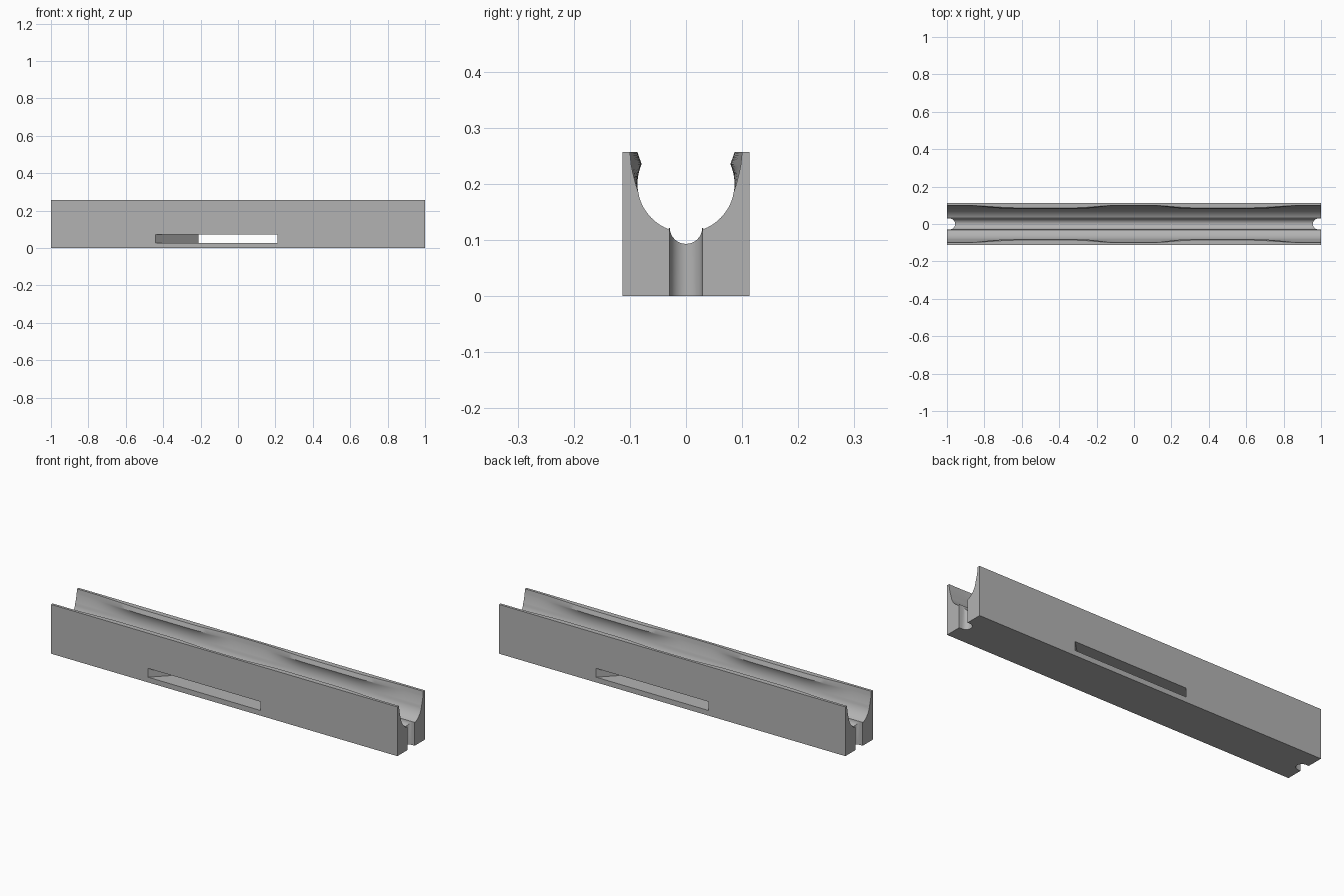
import bpy, bmesh, math

L, HW, H = 1.0, 0.1135, 0.257      # half length, half width, height
BORE_Z, BORE_R = 0.2, 0.0865       # main cradle arc
GROOVE_R, GROOVE_Z = 0.029, 0.122  # small groove below it
LIP_Z, SPLIT_Z = 0.235, 0.185

cube = bpy.data.objects.get("Cube")
if cube:
    bpy.data.objects.remove(cube, do_unlink=True)

grey = bpy.data.materials.new("light grey")
grey.use_nodes = True
colour = (0.45, 0.45, 0.45, 1)
grey.diffuse_color = colour
grey.node_tree.nodes["Principled BSDF"].inputs["Base Color"].default_value = colour


def loft(name, rings):
    """Solid through closed rings of equal point count, capped at both ends."""
    bm = bmesh.new()
    loops = [[bm.verts.new(p) for p in ring] for ring in rings]
    n = len(loops[0])
    for a, b in zip(loops, loops[1:]):
        for i in range(n):
            j = (i + 1) % n
            bm.faces.new((a[i], a[j], b[j], b[i]))
    bm.faces.new(loops[0])
    bm.faces.new(loops[-1])
    bmesh.ops.recalc_face_normals(bm, faces=bm.faces)
    mesh = bpy.data.meshes.new(name)
    bm.to_mesh(mesh)
    bm.free()
    mesh.materials.append(grey)
    obj = bpy.data.objects.new(name, mesh)
    bpy.context.collection.objects.link(obj)
    return obj


def smooth(t):
    t = min(max(t, 0), 1)
    return t * t * (3 - 2 * t)


def grip(x):
    """1 where the lips close in, 0 at the ends and the middle."""
    x = abs(x)
    return smooth((x - 0.08) / 0.24) * (1 - smooth((x - 0.62) / 0.3))


def arc_y(z):
    return math.sqrt(BORE_R ** 2 - (z - BORE_Z) ** 2)


def wall_y(z, w):
    """Half width of the channel above the split height."""
    flared = 0.1 - 0.015 * (max(H - z, 0) / (H - SPLIT_Z)) ** 1.6
    lip = arc_y(LIP_Z) + (z - LIP_Z) * 0.34
    closed = arc_y(z) if z <= LIP_Z else lip
    return flared + (closed - flared) * w


def channel_ring(x):
    w = grip(x)
    half = []
    for i in range(9):                      # groove
        a = math.pi / 2 * i / 8
        half.append((GROOVE_R * math.sin(a), GROOVE_Z - GROOVE_R * math.cos(a)))
    start = math.asin(0.032 / BORE_R)
    end = math.acos((BORE_Z - SPLIT_Z) / BORE_R)
    for i in range(12):                     # cradle
        a = start + (end - start) * i / 12
        half.append((BORE_R * math.sin(a), BORE_Z - BORE_R * math.cos(a)))
    for i in range(9):                      # side walls
        z = SPLIT_Z + (LIP_Z - SPLIT_Z) * i / 8
        half.append((wall_y(z, w), z))
    for z in (H, H + 0.03):                 # lips
        half.append((wall_y(z, w), z))
    ring = half + [(-y, z) for y, z in half[:0:-1]]
    return [(x, y, z) for y, z in ring]


def prism(name, outline, z0, z1):
    return loft(name, [[(x, y, z) for x, y in outline] for z in (z0, z1)])


# Rail body
rail = prism("rail_body", [(-L, -HW), (L, -HW), (L, HW), (-L, HW)], 0, H)

# Undulating channel along the top
steps = 80
channel = loft("channel_cutter", [channel_ring(1.05 * (2 * i / steps - 1)) for i in range(steps + 1)])

# Slanted slot through both sides
e = 0.05
k = 0.23 * e / (2 * HW)
slot = prism("slot_cutter", [(-0.44 - k, -HW - e), (0.21 - k, -HW - e),
                             (0.44 + k, HW + e), (-0.21 + k, HW + e)], 0.027, 0.073)

# Rounded vertical notch in each end
notches = []
for s in (-1, 1):
    outline = [(s * 1.1, -GROOVE_R)]
    for i in range(17):
        a = math.pi * i / 16 - math.pi / 2
        outline.append((s * (0.985 - GROOVE_R * math.cos(a)), GROOVE_R * math.sin(a)))
    outline.append((s * 1.1, GROOVE_R))
    notches.append(prism("notch_cutter", outline, -0.1, H + 0.1))

# Cut, then discard the cutters
for cutter in [channel, slot] + notches:
    cutter.hide_render = True
    mod = rail.modifiers.new("cut", "BOOLEAN")
    mod.operation, mod.solver, mod.object = "DIFFERENCE", "EXACT", cutter
bpy.context.view_layer.update()
result = bpy.data.meshes.new_from_object(rail.evaluated_get(bpy.context.evaluated_depsgraph_get()))
rail.modifiers.clear()
rail.data = result
for cutter in [channel, slot] + notches:
    bpy.data.objects.remove(cutter, do_unlink=True)

bpy.ops.object.select_all(action="DESELECT")
rail.select_set(True)
bpy.context.view_layer.objects.active = rail
bpy.ops.object.shade_smooth_by_angle(angle=math.radians(28))
